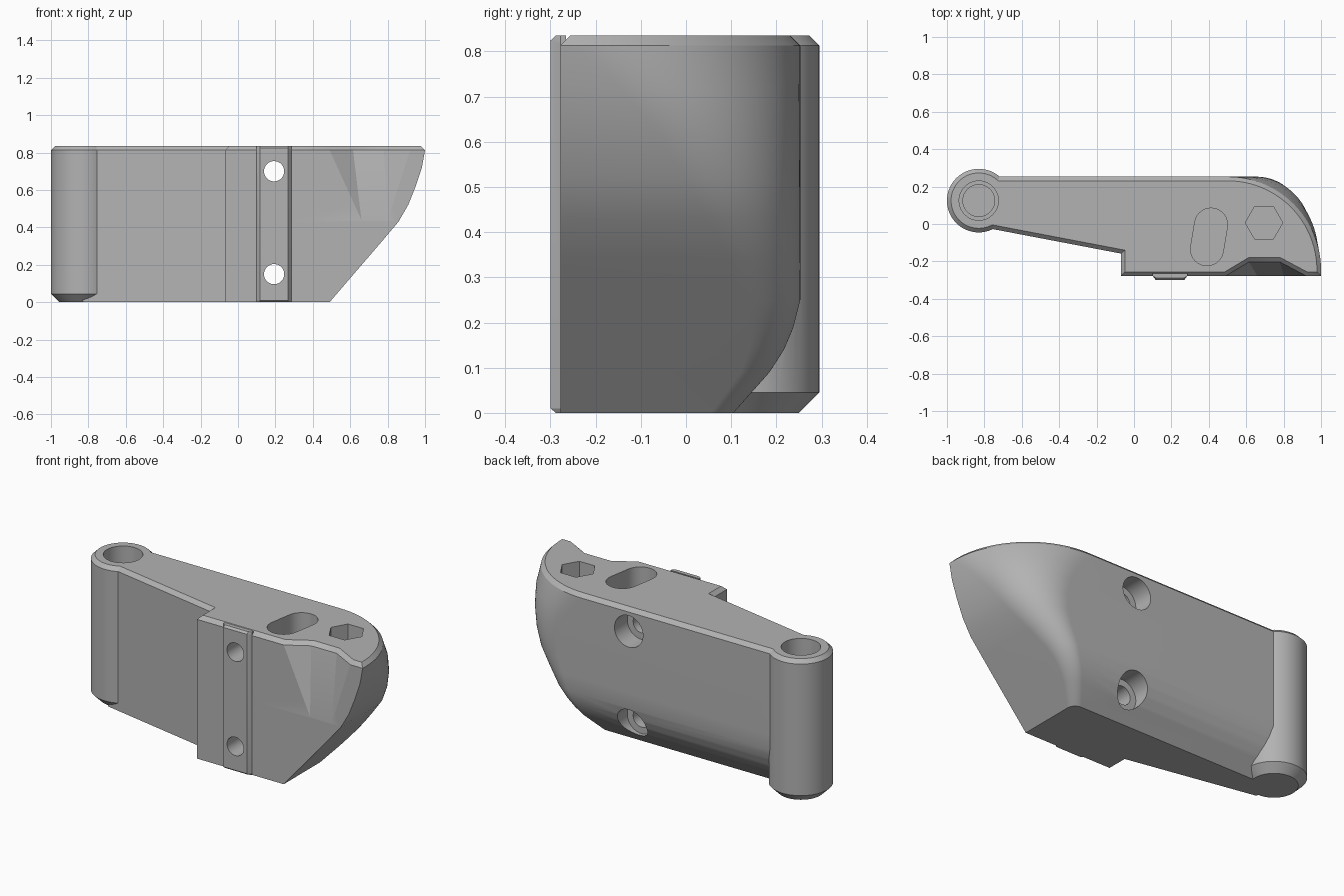
import bpy, bmesh, math

if "Cube" in bpy.data.objects:
    bpy.data.objects.remove(bpy.data.objects["Cube"])

TOP = 0.835
grey = bpy.data.materials.new("plain_grey")
grey.diffuse_color = (0.45, 0.45, 0.45, 1)
grey.use_nodes = True
grey.node_tree.nodes["Principled BSDF"].inputs["Base Color"].default_value = grey.diffuse_color


def loft(name, rings):
    """Closed solid through rings of 3D points with equal counts."""
    bm = bmesh.new()
    rows = [[bm.verts.new(p) for p in ring] for ring in rings]
    n = len(rows[0])
    for a, b in zip(rows, rows[1:]):
        for i in range(n):
            j = (i + 1) % n
            bm.faces.new((a[i], a[j], b[j], b[i]))
    bm.faces.new(rows[0][::-1])
    bm.faces.new(rows[-1])
    bmesh.ops.recalc_face_normals(bm, faces=bm.faces)
    me = bpy.data.meshes.new(name)
    bm.to_mesh(me)
    bm.free()
    me.materials.append(grey)
    ob = bpy.data.objects.new(name, me)
    bpy.context.collection.objects.link(ob)
    return ob


def level(points, z):
    return [(x, y, z) for x, y in points]


def circle(cx, cy, r, n=48, turn=0.0):
    return [(cx + r * math.cos(turn + math.tau * i / n),
             cy + r * math.sin(turn + math.tau * i / n)) for i in range(n)]


def combine(target, other, operation):
    """Apply a boolean and discard the helper."""
    mod = target.modifiers.new("join", 'BOOLEAN')
    mod.operation = operation
    mod.solver = 'EXACT'
    mod.object = other
    bpy.context.view_layer.objects.active = target
    bpy.ops.object.modifier_apply(modifier=mod.name)
    bpy.data.objects.remove(other)


def outline(xr, yb, r, z, d=0.0):
    """Arm cross-section with a rounded back right corner, inset by d."""
    xr, yb, r = xr - d, yb - d, r - d
    pts = [(-0.07 + d, -0.278 + d), (xr, -0.278 + d)]
    for i in range(25):
        a = math.pi / 2 * i / 24
        pts.append((xr - r + r * math.cos(a), yb - r + r * math.sin(a)))
    pts += [(-0.83, yb), (-0.83, -0.013 + d), (-0.07 + d, -0.158 + d * 0.82)]
    return level(pts, z)


# Arm body: slanted end and undercut back, blending to a large top radius
sections = [(0, .49, .105, .05), (.09, .567, .185, .065), (.14, .61, .217, .08),
            (.19, .653, .238, .095), (.25, .705, .253, .12), (.34, .782, .253, .16),
            (.43, .858, .253, .205), (.52, .91, .253, .255), (.62, .95, .253, .315),
            (.72, .983, .253, .40), (.813, 1.0, .253, .50)]
rings = [outline(xr, yb, r, z) for z, xr, yb, r in sections]
rings.append(outline(1.0, .253, .50, TOP, 0.022))
arm = loft("hinge_arm", rings)

# Pivot barrel with chamfered ends
PX, PY, PR = -0.83, 0.125, 0.17
barrel = loft("pivot_barrel", [level(circle(PX, PY, r, 64), z) for z, r in
              ((0, PR - .045), (.045, PR), (.813, PR), (TOP, PR - .022))])
combine(arm, barrel, 'UNION')

# Raised locating rib on the front
def rib_ring(y, z):
    return level([(.10, -.265), (.10, -.278), (.117, y), (.268, y),
                  (.285, -.278), (.285, -.265)], z)

rib = loft("front_rib", [rib_ring(y, z) for y, z in
           ((-.288, 0), (-.3, .01), (-.3, .824), (-.288, TOP))])
combine(arm, rib, 'UNION')

# Faceted front notch, flaring at the top edge
def notch_ring(x0, x1, y, z):
    k = y + 0.34
    return level([(x0 - 1.67 * k, -.34), (x1 + 1.87 * k, -.34), (x1, y), (x0, y)], z)

notch = loft("notch_cutter", [notch_ring(.66, .80, -.278, .44),
             notch_ring(.615, .78, -.203, .813), notch_ring(.613, .782, -.176, TOP + .003)])
combine(arm, notch, 'DIFFERENCE')

# Stepped blind pivot bore
bore = loft("bore_cutter", [level(circle(PX, PY, r), z) for z, r in
            ((.06, .085), (.12, .085), (.12, .105), (.9, .105))])
combine(arm, bore, 'DIFFERENCE')

# Slanted slot pocket in the top
slot_pts = []
tilt = math.atan2(-.022, .132)
for cx, cy, start in ((.412, -.003, 0), (.39, -.135, math.pi)):
    for i in range(17):
        a = start + tilt + math.pi * i / 16
        slot_pts.append((cx + .088 * math.cos(a), cy + .088 * math.sin(a)))
combine(arm, loft("slot_cutter", [level(slot_pts, .69), level(slot_pts, .9)]), 'DIFFERENCE')

# Hexagonal nut pocket
hexagon = circle(.695, .007, .1, 6)
combine(arm, loft("hex_cutter", [level(hexagon, .63), level(hexagon, .9)]), 'DIFFERENCE')

# Two bolt holes, counterbored from the back
for z in (.15, .70):
    hole = loft("bolt_cutter", [[(x, y, h) for x, h in circle(.193, z, r)] for y, r in
                ((-.4, .054), (.135, .054), (.135, .092), (.4, .092))])
    combine(arm, hole, 'DIFFERENCE')

# Smooth shading on the curved walls only
bpy.ops.object.select_all(action='DESELECT')
arm.select_set(True)
bpy.context.view_layer.objects.active = arm
bpy.ops.object.shade_smooth_by_angle(angle=math.radians(25))
